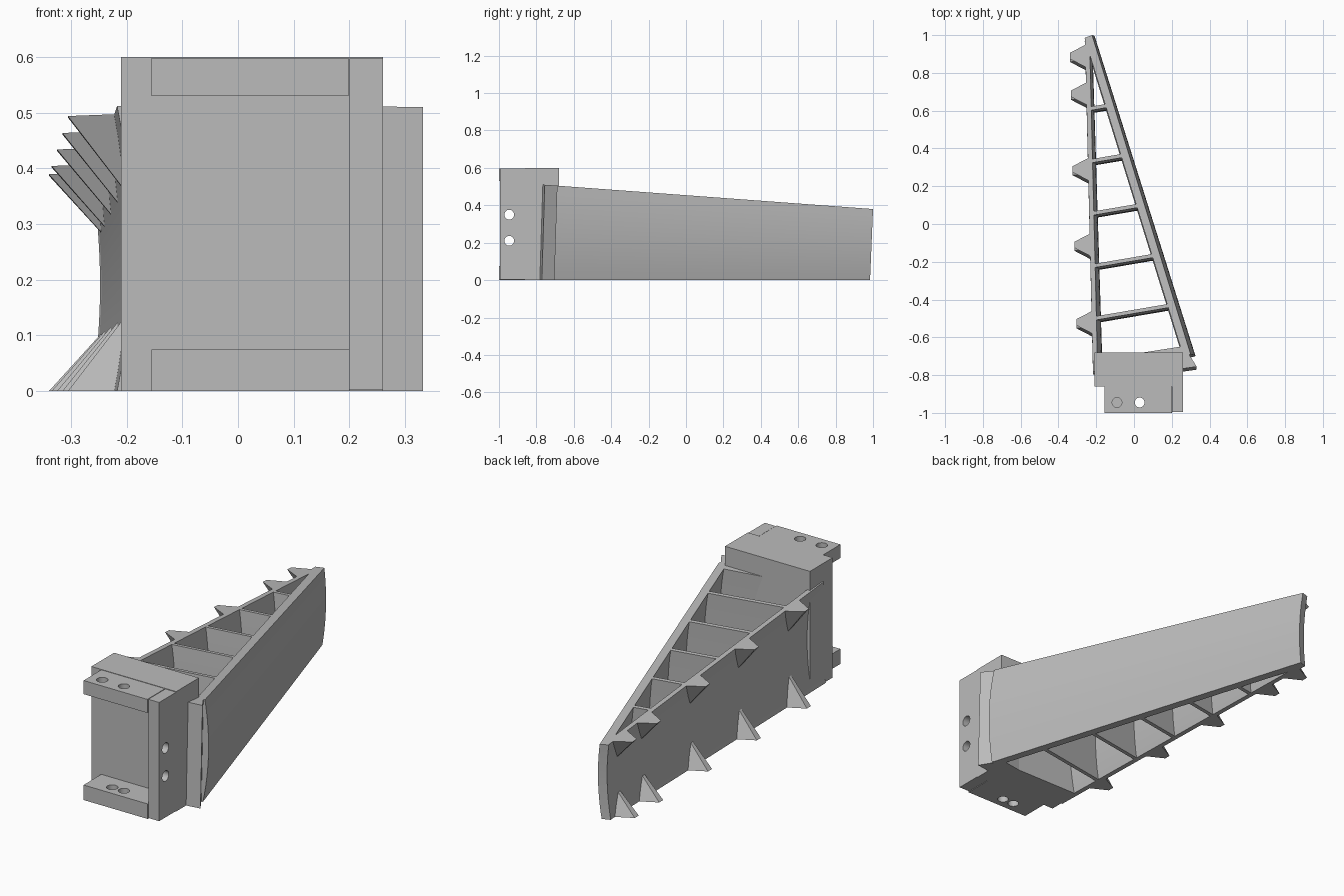
import bpy
import bmesh
from mathutils import Matrix, Vector

cube = bpy.data.objects.get("Cube")
if cube:
    bpy.data.objects.remove(cube, do_unlink=True)

grey = bpy.data.materials.new("plain grey")
grey.use_nodes = True
colour = (0.5, 0.5, 0.5, 1)
grey.diffuse_color = colour
grey.node_tree.nodes["Principled BSDF"].inputs["Base Color"].default_value = colour


def make_object(name, bm):
    bmesh.ops.recalc_face_normals(bm, faces=bm.faces)
    mesh = bpy.data.meshes.new(name)
    bm.to_mesh(mesh)
    bm.free()
    mesh.materials.append(grey)
    obj = bpy.data.objects.new(name, mesh)
    bpy.context.collection.objects.link(obj)
    return obj


def box(name, low, high):
    low, high = Vector(low), Vector(high)
    bm = bmesh.new()
    bmesh.ops.create_cube(bm, size=1)
    bmesh.ops.scale(bm, vec=high - low, verts=bm.verts)
    bmesh.ops.translate(bm, vec=(low + high) / 2, verts=bm.verts)
    return make_object(name, bm)


def drill(obj, centres, axis):
    """Cut round holes through obj along the given axis."""
    bm = bmesh.new()
    for centre in centres:
        turn = Matrix.Rotation(1.5707963, 4, "Y") if axis == "X" else Matrix()
        bmesh.ops.create_cone(bm, cap_ends=True, segments=32, radius1=0.026,
                              radius2=0.026, depth=0.2,
                              matrix=Matrix.Translation(centre) @ turn)
    cutter = make_object("hole_cutter", bm)
    cutter.hide_render = True
    mod = obj.modifiers.new("holes", "BOOLEAN")
    mod.operation = "DIFFERENCE"
    mod.solver = "EXACT"
    mod.object = cutter
    graph = bpy.context.evaluated_depsgraph_get()
    mesh = bpy.data.meshes.new_from_object(obj.evaluated_get(graph))
    obj.modifiers.clear()
    obj.data = mesh
    bpy.data.objects.remove(cutter, do_unlink=True)
    smooth(obj)


def smooth(obj):
    bpy.ops.object.select_all(action="DESELECT")
    obj.select_set(True)
    bpy.context.view_layer.objects.active = obj
    bpy.ops.object.shade_smooth_by_angle(angle=0.5)


# The finger tapers in height, bows towards +x and leans slightly
def top(y):
    return 0.505 - 0.074 * (y + 0.69)


def place(x, y, t, bow=0.025):
    sag = bow * (top(y) / 0.5) ** 2 * 4 * t * (1 - t)
    return x + sag, y - 0.016 * (1 - t), t * top(y)


def bowed_prism(name, plan, bow=0.025, layers=12):
    bm = bmesh.new()
    rings = [[bm.verts.new(place(x, y, k / layers, bow)) for x, y in plan]
             for k in range(layers + 1)]
    n = len(plan)
    for a, b in zip(rings, rings[1:]):
        for i in range(n):
            j = (i + 1) % n
            bm.faces.new((a[i], a[j], b[j], b[i]))
    bm.faces.new(rings[0])
    bm.faces.new(rings[-1])
    obj = make_object(name, bm)
    smooth(obj)
    return obj


def inner_x(y):
    return -0.217 - 0.0242 * (y + 0.78)


def outer_x(y):
    return 0.275 - 0.308 * (y + 0.69)


# Mounting block with its tabs and side plate
box("mount_block", (-0.21, -0.86, 0), (0.26, -0.68, 0.6))
upper = box("upper_tab", (-0.155, -1, 0.53), (0.198, -0.86, 0.598))
drill(upper, [(-0.09, -0.945, 0.56), (0.03, -0.945, 0.56)], "Z")
lower = box("lower_tab", (-0.155, -1, 0), (0.2, -0.86, 0.075))
drill(lower, [(-0.035, -0.945, 0.04), (0.03, -0.945, 0.04)], "Z")
plate = box("side_plate", (0.2, -0.995, 0.003), (0.26, -0.86, 0.597))
drill(plate, [(0.23, -0.945, 0.21), (0.23, -0.945, 0.35)], "X")

# Finger walls
bowed_prism("outer_wall", [(0.258, -0.69), (0.3, -0.69), (-0.222, 1), (-0.262, 0.985)])
bowed_prism("inner_wall", [(inner_x(-0.78), -0.78), (inner_x(-0.78) + 0.025, -0.78),
                           (inner_x(0.98) + 0.024, 0.98), (inner_x(0.98), 0.98)])

# Root wedges beside and behind the block
bowed_prism("side_wedge", [(0.25, -0.767), (0.332, -0.755), (0.285, -0.68), (0.25, -0.68)], 0)
bowed_prism("root_wedge", [(0.05, -0.69), (0.27, -0.69), (0.255, -0.648), (0.05, -0.68)])

# Slanted ribs between the walls
for i in range(5):
    y = -0.5 + 0.2775 * i
    x0 = inner_x(y) + 0.012
    x1 = (outer_x(y) - 0.308 * 0.17 * -x0) / (1 + 0.308 * 0.17)
    y1 = y + 0.17 * (x1 - x0)
    bowed_prism(f"rib_{i + 1}", [(x0, y - 0.01), (x1, y1 - 0.01),
                                 (x1, y1 + 0.01), (x0, y + 0.01)])

# Gripping spikes along the upper and lower edges of the inner wall
for i, y in enumerate((-0.52, -0.11, 0.29, 0.69, 0.89)):
    for label, edge, apex in (("upper", 1, 0.71), ("lower", 0, 0.29)):
        bm = bmesh.new()
        x = inner_x(y)
        for side in (-1, 1):
            for dx, dy, t in ((0.012, 0.065, edge), (-0.082, 0.016, edge), (0.008, 0.008, apex)):
                bm.verts.new(place(x + dx, y + side * dy, t))
        bmesh.ops.convex_hull(bm, input=bm.verts)
        make_object(f"{label}_spike_{i + 1}", bm)
